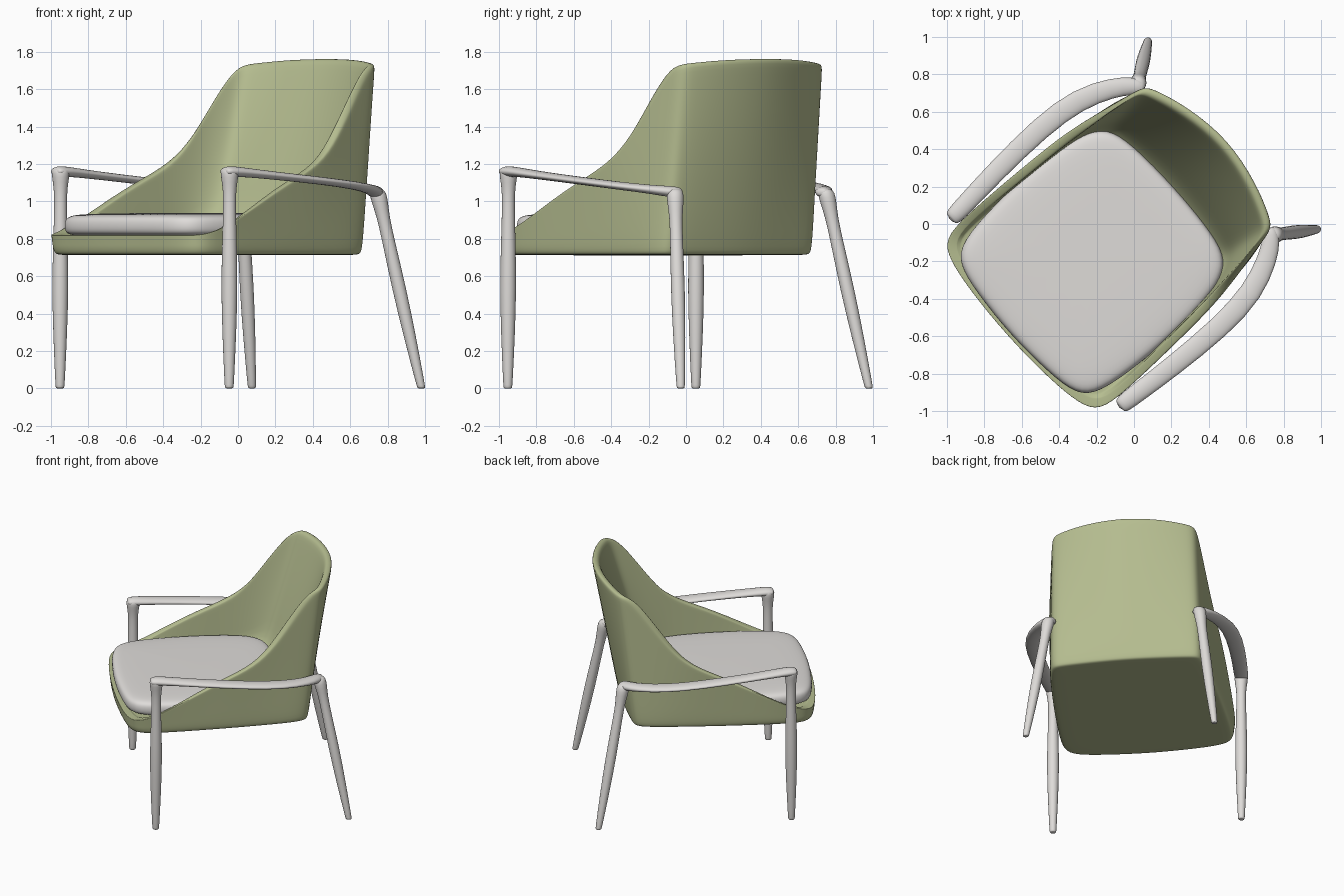
import bpy, bmesh, math
from mathutils import Vector

cube = bpy.data.objects.get("Cube")
if cube:
    bpy.data.objects.remove(cube)

TURN = math.radians(-48)  # the chair stands turned towards a corner


def material(name, rgb):
    m = bpy.data.materials.new(name)
    m.use_nodes = True
    m.diffuse_color = (*rgb, 1)
    m.node_tree.nodes["Principled BSDF"].inputs["Base Color"].default_value = (*rgb, 1)
    return m


green = material("sage_green", (0.465, 0.51, 0.28))
grey = material("warm_grey", (0.735, 0.715, 0.695))


def loft(name, rings, mat, levels=2):
    """Skin closed rings of points, cap both ends and smooth."""
    bm = bmesh.new()
    rows = [[bm.verts.new(p) for p in ring] for ring in rings]
    n = len(rows[0])
    for r, s in zip(rows, rows[1:]):
        for i in range(n):
            j = (i + 1) % n
            bm.faces.new((r[i], r[j], s[j], s[i]))
    bm.faces.new(rows[0])
    bm.faces.new(rows[-1])
    bmesh.ops.recalc_face_normals(bm, faces=bm.faces)
    for f in bm.faces:
        f.smooth = True
    me = bpy.data.meshes.new(name)
    bm.to_mesh(me)
    bm.free()
    me.materials.append(mat)
    ob = bpy.data.objects.new(name, me)
    bpy.context.collection.objects.link(ob)
    ob.rotation_euler.z = TURN
    mod = ob.modifiers.new("smooth", "SUBSURF")
    mod.levels = mod.render_levels = levels


def mirrored(half):
    """Complete a half outline that runs from front centre to back centre."""
    return half + [Vector((-p.x, p.y, p.z)) for p in half[-2:0:-1]]


def scaled(ring, k, z):
    return [Vector((p.x * k, (p.y + 0.25) * k - 0.25, z)) for p in ring]


def mix(r, s, t):
    return [p.lerp(q, t) for p, q in zip(r, s)]


# Shell outlines, front centre to back centre
base = [(0, -.9), (.32, -.88), (.52, -.855), (.61, -.8), (.625, -.64), (.61, -.27), (.592, 0),
        (.575, .2), (.56, .32), (.545, .39), (.522, .437), (.46, .452), (.28, .468), (0, .485)]
rim = [(0, -.905, .82), (.32, -.89, .82), (.525, -.86, .82), (.62, -.805, .82),
       (.635, -.64, .865), (.625, -.27, 1.07), (.612, 0, 1.18), (.588, .16, 1.3),
       (.555, .32, 1.51), (.525, .465, 1.705), (.508, .54, 1.735), (.44, .575, 1.742),
       (.28, .635, 1.758), (0, .685, 1.765)]
inner = [(0, -.85), (.31, -.835), (.49, -.8), (.56, -.75), (.575, -.6), (.565, -.27), (.55, 0),
         (.53, .12), (.5, .19), (.47, .23), (.43, .25), (.36, .26), (.2, .28), (0, .285)]
base = mirrored([Vector((x, y, .75)) for x, y in base])
rim = mirrored([Vector(p) for p in rim])
inner = mirrored([Vector((x, y, .812)) for x, y in inner])

# Rim lip: step inwards towards the inner outline
lip = []
for r, p in zip(rim, inner):
    d = Vector((p.x - r.x, p.y - r.y, 0)).normalized()
    lip.append(r + d * 0.05)

shell = [scaled(base, .5, .712), scaled(base, .95, .712), scaled(base, .985, .718), base,
         mix(base, rim, .3), mix(base, rim, .65), mix(base, rim, .96), rim, lip,
         mix(lip, inner, .06), mix(lip, inner, .4), mix(lip, inner, .75), inner,
         scaled(inner, .6, .812)]
loft("shell", shell, green)

# Seat cushion
seat = [(0, -.89), (.3, -.87), (.47, -.84), (.548, -.75), (.577, -.48), (.582, -.2),
        (.56, .05), (.515, .19), (.42, .265), (.2, .285), (0, .29)]
seat = mirrored([Vector((x, y, 0)) for x, y in seat])
loft("seat_cushion", [scaled(seat, k, z) for k, z in
                      ((.5, .812), (.95, .812), (1, .835), (1, .895), (.97, .922), (.86, .934), (.4, .938))], grey)


def tube(name, sections, upright):
    """Sections are (point, half width, half thickness)."""
    rings = []
    pts = [Vector(s[0]) for s in sections]
    for i, (_, w, h) in enumerate(sections):
        along = (pts[min(i + 1, len(pts) - 1)] - pts[max(i - 1, 0)]).normalized()
        if upright:
            side, up = Vector((1, 0, 0)), Vector((0, 1, 0))
        else:
            side = along.cross(Vector((0, 0, 1))).normalized()
            up = side.cross(along)
        rings.append([pts[i] + side * w * math.cos(t) + up * h * math.sin(t)
                      for t in (math.tau * k / 12 for k in range(12))])
    loft(name, rings, grey, 1)


def leg(name, foot, top, profile):
    foot, top = Vector(foot), Vector(top)
    tube(name, [(foot.lerp(top, t), r, r) for t, r in profile], True)


front_profile = [(0, .019), (.003, .024), (.02, .026), (.25, .039), (.46, .046), (.65, .041),
                 (.84, .034), (.91, .038), (.96, .049), (.99, .05), (1, .03)]
rear_profile = [(0, .017), (.003, .022), (.02, .024), (.25, .034), (.5, .04), (.75, .035),
                (.86, .036), (.93, .046), (.98, .048), (1, .03)]
arm_path = [(.675, -.71, 1.16, .03, .01), (.675, -.702, 1.16, .045, .025),
            (.678, -.66, 1.16, .051, .031), (.684, -.58, 1.156, .053, .026),
            (.702, -.377, 1.138, .056, .022), (.72, -.017, 1.108, .061, .021),
            (.695, .23, 1.084, .062, .022), (.618, .405, 1.064, .055, .024),
            (.555, .488, 1.052, .05, .032), (.51, .52, 1.048, .04, .028), (.5, .525, 1.048, .02, .012)]

# Legs and armrests on both sides
for s, side in ((1, "left"), (-1, "right")):
    leg(f"front_leg_{side}", (s * .676, -.672, 0), (s * .675, -.668, 1.18), front_profile)
    leg(f"rear_leg_{side}", (s * .677, .71, 0), (s * .54, .512, 1.07), rear_profile)
    tube(f"armrest_{side}", [((s * x, y, z), w, h) for x, y, z, w, h in arm_path], False)
